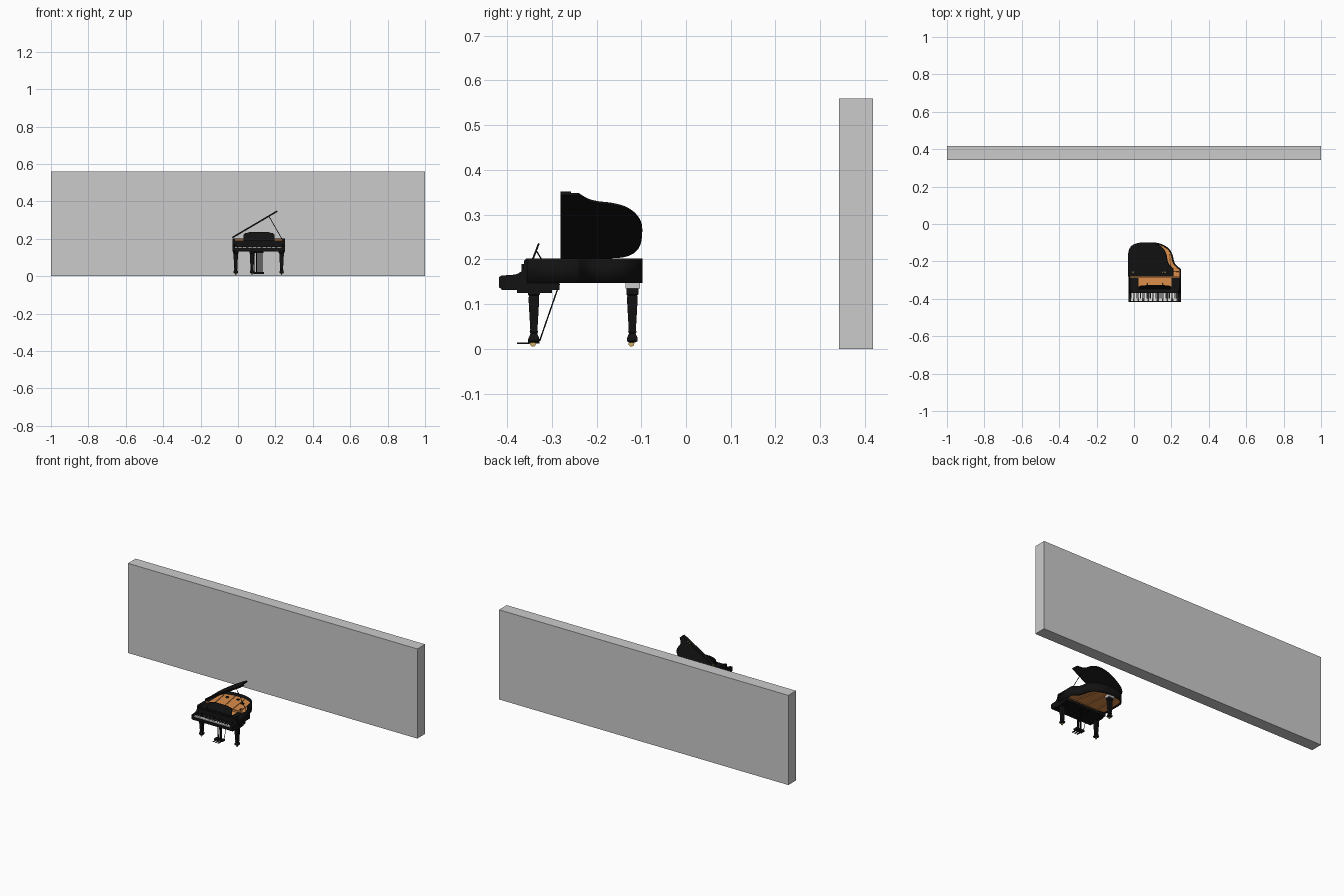
import bpy, bmesh, math
from mathutils import Matrix, Vector

if "Cube" in bpy.data.objects:
    bpy.data.objects.remove(bpy.data.objects["Cube"])

def material(name, r, g, b):
    m = bpy.data.materials.new(name)
    m.diffuse_color = (r, g, b, 1)
    m.use_nodes = True
    m.node_tree.nodes["Principled BSDF"].inputs["Base Color"].default_value = m.diffuse_color
    return m

BLACK = material("black_lacquer", 0.006, 0.006, 0.006)
WOOD = material("orange_wood", 0.72, 0.27, 0.07)
IVORY = material("ivory", 0.85, 0.85, 0.82)
GOLD = material("brass", 0.6, 0.42, 0.12)

def finish(name, bm, mat=None, smooth=False):
    bmesh.ops.recalc_face_normals(bm, faces=bm.faces)
    me = bpy.data.meshes.new(name)
    bm.to_mesh(me)
    bm.free()
    ob = bpy.data.objects.new(name, me)
    bpy.context.collection.objects.link(ob)
    if mat:
        me.materials.append(mat)
    if smooth:
        bpy.context.view_layer.objects.active = ob
        bpy.ops.object.select_all(action='DESELECT')
        ob.select_set(True)
        bpy.ops.object.shade_smooth_by_angle(angle=math.radians(35))
    return ob

def add_box(bm, x0, x1, y0, y1, z0, z1):
    m = Matrix.Translation(((x0+x1)/2, (y0+y1)/2, (z0+z1)/2)) @ Matrix.Diagonal((x1-x0, y1-y0, z1-z0, 1))
    bmesh.ops.create_cube(bm, size=1, matrix=m)

def boxes(name, mat, *dims):
    bm = bmesh.new()
    for d in dims:
        add_box(bm, *d)
    return finish(name, bm, mat)

def prism(name, pts, z0, z1, mat, matrix=Matrix(), smooth=False):
    bm = bmesh.new()
    f = bm.faces.new([bm.verts.new((x, y, z0)) for x, y in pts])
    ext = bmesh.ops.extrude_face_region(bm, geom=[f])
    vs = [v for v in ext['geom'] if isinstance(v, bmesh.types.BMVert)]
    bmesh.ops.translate(bm, vec=(0, 0, z1-z0), verts=vs)
    bm.transform(matrix)
    return finish(name, bm, mat, smooth)

def rod(name, a, b, r, mat, sides=10):
    a, b = Vector(a), Vector(b)
    bm = bmesh.new()
    m = Matrix.Translation((a+b)/2) @ (b-a).to_track_quat('Z', 'Y').to_matrix().to_4x4()
    bmesh.ops.create_cone(bm, cap_ends=True, segments=sides, radius1=r, radius2=r, depth=(b-a).length, matrix=m)
    return finish(name, bm, mat, True)

def spline(pts, n=5):
    p = [pts[0]] + pts + [pts[-1]]
    out = []
    for i in range(1, len(p)-2):
        a, b, c, d = (Vector(q) for q in p[i-1:i+3])
        for k in range(n):
            t = k/n
            out.append(tuple(0.5*(2*b + (c-a)*t + (2*a-5*b+4*c-d)*t*t + (3*b-a-3*c+d)*t**3)))
    return out + [pts[-1]]

# wall behind the piano
boxes("wall", None, (-1, 1, 0.342, 0.418, 0, 0.56))

# curved case outline, left side round the tail to the right side
curve = spline([(-0.03, -0.17), (-0.025, -0.14), (-0.008, -0.117), (0.025, -0.103), (0.075, -0.098),
                (0.12, -0.1), (0.16, -0.113), (0.19, -0.135), (0.206, -0.165), (0.213, -0.195),
                (0.222, -0.215), (0.236, -0.229), (0.25, -0.24)])
def outline(front):
    return [(-0.03, front)] + curve + [(0.25, front)]
def inset(front, s=0.96):
    return [(0.11+(x-0.11)*s, -0.23+(y+0.23)*s if y > -0.26 else y) for x, y in outline(front)]

# rim
bm = bmesh.new()
cols = [(bm.verts.new((x, y, 0.147)), bm.verts.new((x, y, 0.202))) for x, y in outline(-0.355)]
for (a, b), (c, d) in zip(cols, cols[1:]):
    bm.faces.new((a, c, d, b))
me = bpy.data.meshes.new("rim")
bm.to_mesh(me)
bm.free()
rim = bpy.data.objects.new("rim", me)
bpy.context.collection.objects.link(rim)
me.materials.append(BLACK)
sol = rim.modifiers.new("thickness", 'SOLIDIFY')
sol.thickness, sol.offset = 0.008, 1
bpy.context.view_layer.objects.active = rim
rim.select_set(True)
bpy.ops.object.shade_smooth_by_angle(angle=math.radians(35))

# soundboard and string plate
prism("soundboard", inset(-0.285), 0.153, 0.159, WOOD)
prism("string_plate", inset(-0.345), 0.182, 0.187, WOOD)
boxes("front_strip", WOOD, (-0.029, 0.249, -0.286, -0.278, 0.18, 0.1985))
for i, (x, y) in enumerate([(0.03, -0.15), (0.1, -0.14), (0.15, -0.17), (0.19, -0.24)]):
    bm = bmesh.new()
    bmesh.ops.create_cone(bm, cap_ends=True, segments=20, radius1=0.011, radius2=0.009, depth=0.004,
                          matrix=Matrix.Translation((x, y, 0.188)))
    finish("plate_hole", bm, BLACK, True)
for x0, x1, y1 in [(0.02, 0.0, -0.14), (0.09, 0.06, -0.112), (0.15, 0.13, -0.125), (0.2, 0.19, -0.16)]:
    rod("plate_strut", (x0, -0.28, 0.189), (x1, y1, 0.189), 0.0025, WOOD, 6)

# lid, flap and hinges, tilted about the left edge
tilt = Matrix.Translation((-0.03, 0, 0.203)) @ Matrix.Rotation(math.radians(-30.5), 4, 'Y') @ Matrix.Translation((0.03, 0, 0))
prism("lid", outline(-0.28), -0.001, 0.004, BLACK, tilt, True)
prism("lid_front_flap", [(-0.028, -0.28), (0.25, -0.28), (0.25, -0.257), (-0.028, -0.257)], 0.004, 0.007, BLACK, tilt)
for x in (0.0, 0.185, 0.2):
    prism("lid_hinge", [(x, -0.261), (x+0.005, -0.261), (x+0.005, -0.253), (x, -0.253)], 0.004, 0.0078, GOLD, tilt)
rod("lid_prop", (0.24, -0.255, 0.19), (0.167, -0.255, 0.318), 0.0018, BLACK)

# keybed, fallboard and shelves
boxes("keybed", BLACK, (-0.03, 0.25, -0.412, -0.283, 0.132, 0.148), (-0.016, 0.236, -0.417, -0.411, 0.136, 0.152))
boxes("fallboard", BLACK, (-0.022, 0.242, -0.368, -0.352, 0.147, 0.19))
boxes("side_shelf", BLACK, (-0.028, 0.025, -0.354, -0.287, 0.184, 0.192), (0.2, 0.248, -0.354, -0.287, 0.184, 0.192),
      (0.025, 0.2, -0.354, -0.335, 0.184, 0.192))

# cheeks at both ends of the keyboard
side = Matrix(((0, 0, 1, 0), (1, 0, 0, 0), (0, 1, 0, 0), (0, 0, 0, 1)))
cheek = [(-0.41, 0.131), (-0.35, 0.131), (-0.35, 0.202), (-0.357, 0.202), (-0.362, 0.197), (-0.363, 0.182),
         (-0.368, 0.173), (-0.378, 0.167), (-0.39, 0.165), (-0.412, 0.164), (-0.418, 0.16), (-0.418, 0.138)]
for x in (-0.03, 0.236):
    prism("keyboard_cheek", cheek, x, x+0.014, BLACK, side)

# keys
w = 0.252/52
bw, bb = bmesh.new(), bmesh.new()
for i in range(52):
    x = -0.016 + i*w
    add_box(bw, x+0.0003, x+w-0.0003, -0.413, -0.366, 0.148, 0.157)
    if i % 7 in (0, 2, 3, 5, 6) and i < 51:
        add_box(bb, x+w-0.0014, x+w+0.0014, -0.398, -0.366, 0.157, 0.161)
finish("white_keys", bw, IVORY)
finish("black_keys", bb, BLACK)

# music desk
lean = Matrix.Translation((0, -0.346, 0.191)) @ Matrix.Rotation(math.radians(69), 4, 'X')
desk = [(0.03, 0), (0.195, 0), (0.195, 0.032), (0.188, 0.041), (0.175, 0.043), (0.16, 0.048), (0.065, 0.048),
        (0.05, 0.043), (0.037, 0.041), (0.03, 0.032)]
prism("music_desk", desk, -0.002, 0.002, BLACK, lean)
for x in (0.07, 0.155):
    rod("desk_support", (x, -0.335, 0.22), (x, -0.315, 0.187), 0.0015, BLACK, 6)

# square tapered legs with brass casters
PROFILE = [(0.0135, 0.135), (0.0135, 0.122), (0.011, 0.119), (0.012, 0.112), (0.008, 0.042), (0.0095, 0.038),
           (0.0075, 0.034), (0.012, 0.024), (0.0115, 0.017), (0.006, 0.014)]
def leg(name, x, y):
    bm = bmesh.new()
    rings = [[bm.verts.new((x+sx*h, y+sy*h, z)) for sx, sy in ((-1, -1), (1, -1), (1, 1), (-1, 1))] for h, z in PROFILE]
    for a, b in zip(rings, rings[1:]):
        for k in range(4):
            bm.faces.new((a[k], a[(k+1) % 4], b[(k+1) % 4], b[k]))
    bm.faces.new(rings[0])
    bm.faces.new(rings[-1])
    finish(name, bm, BLACK)
    rod(name+"_caster", (x-0.003, y-0.002, 0.0115), (x+0.003, y-0.002, 0.0115), 0.0065, GOLD, 16)

for x in (-0.012, 0.233):
    leg("front_leg", x, -0.34)
    boxes("front_leg_block", BLACK, (x-0.016, x+0.016, -0.378, -0.3, 0.125, 0.133))
leg("back_leg", 0.075, -0.12)
boxes("back_leg_block", None, (0.055, 0.095, -0.135, -0.103, 0.135, 0.154))

# pedal lyre
boxes("lyre_base", BLACK, (0.083, 0.139, -0.353, -0.327, 0.012, 0.022), (0.085, 0.137, -0.355, -0.325, 0.125, 0.133))
for x in (0.098, 0.106, 0.116, 0.124):
    rod("lyre_post", (x, -0.34, 0.02), (x, -0.34, 0.128), 0.0025, BLACK)
for x in (0.094, 0.111, 0.128):
    boxes("pedal", BLACK, (x-0.004, x+0.004, -0.378, -0.35, 0.011, 0.014))
for x in (0.09, 0.132):
    rod("lyre_brace", (x, -0.327, 0.018), (x, -0.283, 0.145), 0.0015, BLACK, 8)
# beams under the soundboard
for x0, x1, y1 in [(0.03, 0.03, -0.11), (0.11, 0.09, -0.105), (0.19, 0.15, -0.12)]:
    rod("under_beam", (x0, -0.285, 0.152), (x1, y1, 0.152), 0.004, WOOD, 6)
